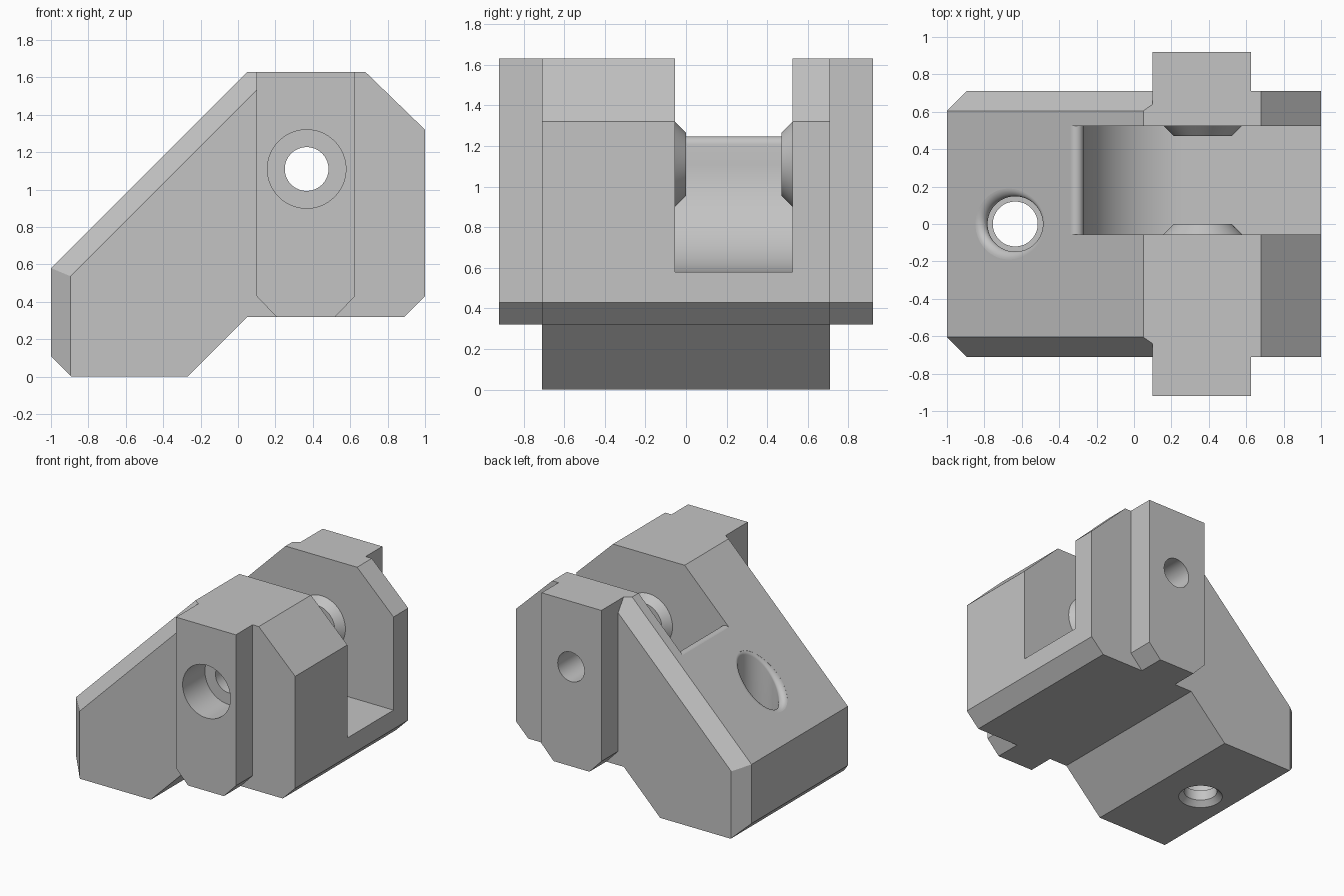
import bpy, bmesh, math
from mathutils import Vector

if "Cube" in bpy.data.objects:
    bpy.data.objects.remove(bpy.data.objects["Cube"], do_unlink=True)

grey = bpy.data.materials.new("plain_grey")
grey.use_nodes = True
GREY = (0.55, 0.55, 0.55, 1)
grey.diffuse_color = GREY
grey.node_tree.nodes["Principled BSDF"].inputs["Base Color"].default_value = GREY


def loft(name, rings):
    """Closed solid through equal-length rings, capped at both ends."""
    bm = bmesh.new()
    loops = [[bm.verts.new(p) for p in ring] for ring in rings]
    n = len(loops[0])
    for a, b in zip(loops, loops[1:]):
        for i in range(n):
            j = (i + 1) % n
            bm.faces.new((a[i], a[j], b[j], b[i]))
    bm.faces.new(loops[0])
    bm.faces.new(loops[-1])
    bmesh.ops.recalc_face_normals(bm, faces=bm.faces)
    mesh = bpy.data.meshes.new(name)
    bm.to_mesh(mesh)
    bm.free()
    mesh.materials.append(grey)
    obj = bpy.data.objects.new(name, mesh)
    bpy.context.collection.objects.link(obj)
    return obj


def prism(name, outline, y0, y1):
    return loft(name, [[(x, y, z) for x, z in outline] for y in (y0, y1)])


def lathe_y(name, profile, x=0.367, z=1.11, n=64):
    turn = [2 * math.pi * i / n for i in range(n)]
    return loft(name, [[(x + r * math.cos(t), y, z + r * math.sin(t)) for t in turn]
                       for r, y in profile])


def arc(cx, cz, r, a0, a1, n):
    angles = [math.radians(a0 + (a1 - a0) * i / n) for i in range(n + 1)]
    return [(cx + r * math.cos(a), cz + r * math.sin(a)) for a in angles]


def combine(target, other, operation):
    mod = target.modifiers.new(operation.lower(), "BOOLEAN")
    mod.operation = operation
    mod.solver = "EXACT"
    mod.object = other
    other.hide_render = True
    bpy.context.view_layer.objects.active = target
    bpy.ops.object.modifier_apply(modifier=mod.name)
    bpy.data.objects.remove(other, do_unlink=True)


# Main body: side profile extruded across the width
body = prism("bracket_body", [
    (-1, 0.58), (-1, 0.11), (-0.89, 0), (-0.27, 0), (0.05, 0.32), (0.89, 0.32),
    (1, 0.43), (1, 1.32), (0.68, 1.63), (0.05, 1.63)], -0.71, 0.71)

# Chamfers along the ramp edges and the upright nose edges
bm = bmesh.new()
bm.from_mesh(body.data)
for side in (-1, 1):
    for normal in ((-0.7071, side, 0.7071), (-1, side, 0)):
        cut = bmesh.ops.bisect_plane(
            bm, geom=bm.verts[:] + bm.edges[:] + bm.faces[:],
            plane_co=Vector((-1, side * 0.605, 0.58)), plane_no=Vector(normal),
            clear_outer=True)
        rim = [e for e in bm.edges if e.is_boundary]
        bmesh.ops.holes_fill(bm, edges=rim, sides=0)
bmesh.ops.recalc_face_normals(bm, faces=bm.faces)
bm.to_mesh(body.data)
bm.free()

# Cross block forming the two side ribs
ribs = prism("side_ribs", [
    (0.10, 1.63), (0.10, 0.43), (0.205, 0.32), (0.52, 0.32), (0.625, 0.43),
    (0.625, 1.63)], -0.92, 0.92)
combine(body, ribs, "UNION")

# Off-centre slot with a round floor and a rolled lip on the ramp
lip = arc(-0.31, 1.208, 0.04, 0, 135, 10)
slot = prism("slot_cutter",
             [(2, 0.58)] + arc(0.26, 1.11, 0.53, 270, 180, 32) + lip
             + [(lip[-1][0], 2.2), (2, 2.2)], -0.055, 0.525)
combine(body, slot, "DIFFERENCE")

# Tapered bosses facing each other inside the slot
for wall, out in ((-0.055, 1), (0.525, -1)):
    boss = lathe_y("pivot_boss", [(0.21, wall - out * 0.05), (0.21, wall),
                                  (0.155, wall + out * 0.055)])
    combine(body, boss, "UNION")

# Pivot bore with a counterbore on the front
bore = lathe_y("pivot_bore_cutter", [(0.21, -1), (0.21, -0.64), (0.117, -0.64), (0.117, 1)])
combine(body, bore, "DIFFERENCE")

# Upright screw hole: countersunk below, stepped inside, rounded rim on the ramp
HOLE_X, RADIUS, ROUND, SEGMENTS = -0.635, 0.148, 0.038, 64
sections = []
for i in range(SEGMENTS):
    turn = 2 * math.pi * i / SEGMENTS
    slope = math.cos(turn)
    corner = math.pi / 2 + math.atan(slope)
    centre_z = HOLE_X + 1.579 + RADIUS * slope - ROUND / math.tan(corner / 2)
    rim = arc(RADIUS + ROUND, centre_z, ROUND, 180, 90 + math.degrees(math.atan(slope)), 8)
    profile = [(0.165, -0.005), (0.12, 0.04), (0.12, 0.12), (RADIUS, 0.12)] + rim
    profile.append((rim[-1][0], 2))
    sections.append([(HOLE_X + r * math.cos(turn), r * math.sin(turn), z) for r, z in profile])
combine(body, loft("screw_hole_cutter", list(zip(*sections))), "DIFFERENCE")

# Smooth the curved walls and keep the hard edges
bpy.ops.object.select_all(action="DESELECT")
body.select_set(True)
bpy.context.view_layer.objects.active = body
bpy.ops.object.shade_smooth_by_angle(angle=math.radians(25))
